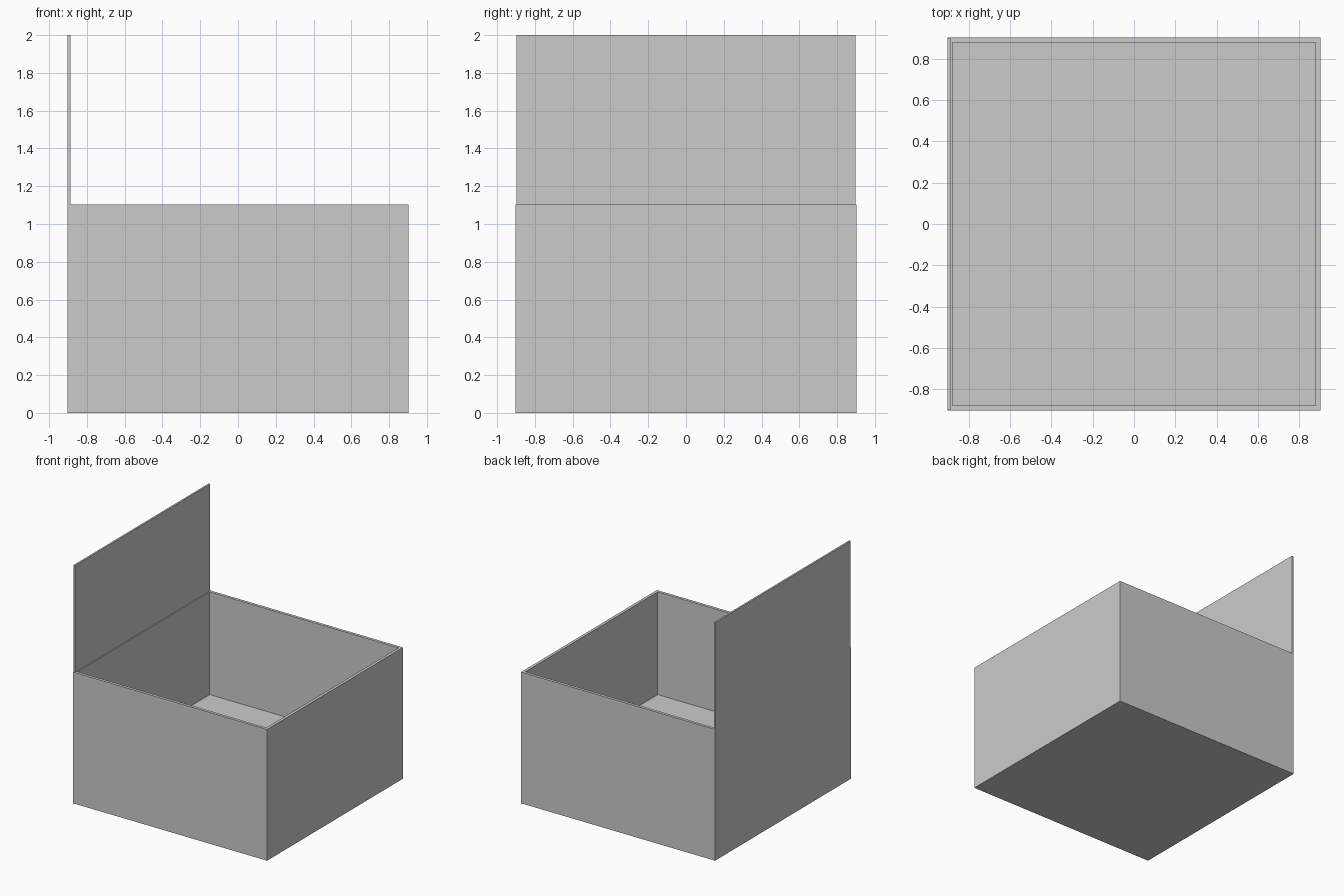
import bpy, bmesh

if "Cube" in bpy.data.objects:
    bpy.data.objects.remove(bpy.data.objects["Cube"])

def block(name, lo, hi):
    """Axis-aligned box between two corners; returns its object."""
    bm = bmesh.new()
    bmesh.ops.create_cube(bm, size=1)
    for v in bm.verts:
        v.co = [(a + b) / 2 + c * (b - a) for a, b, c in zip(lo, hi, v.co)]
    me = bpy.data.meshes.new(name)
    bm.to_mesh(me)
    bm.free()
    ob = bpy.data.objects.new(name, me)
    bpy.context.collection.objects.link(ob)
    return ob

HALF, HEIGHT, WALL, FLOOR = 0.902, 1.103, 0.024, 0.24

# Open box: inset the top face, then sink it to the inner floor
box = block("open_box", (-HALF, -HALF, 0), (HALF, HALF, HEIGHT))
bm = bmesh.new()
bm.from_mesh(box.data)
bm.normal_update()
top = max(bm.faces, key=lambda f: f.calc_center_median().z)
bmesh.ops.inset_region(bm, faces=[top], thickness=WALL, use_even_offset=True)
ret = bmesh.ops.extrude_face_region(bm, geom=[top])
for v in ret["geom"]:
    if isinstance(v, bmesh.types.BMVert):
        v.co.z = FLOOR
if top.is_valid:
    bmesh.ops.delete(bm, geom=[top], context='FACES_ONLY')
bmesh.ops.recalc_face_normals(bm, faces=bm.faces)
bm.to_mesh(box.data)
bm.free()

# Upright panel standing on the left wall
block("back_panel", (-HALF, -0.898, HEIGHT), (-0.887, 0.897, 2.0))
